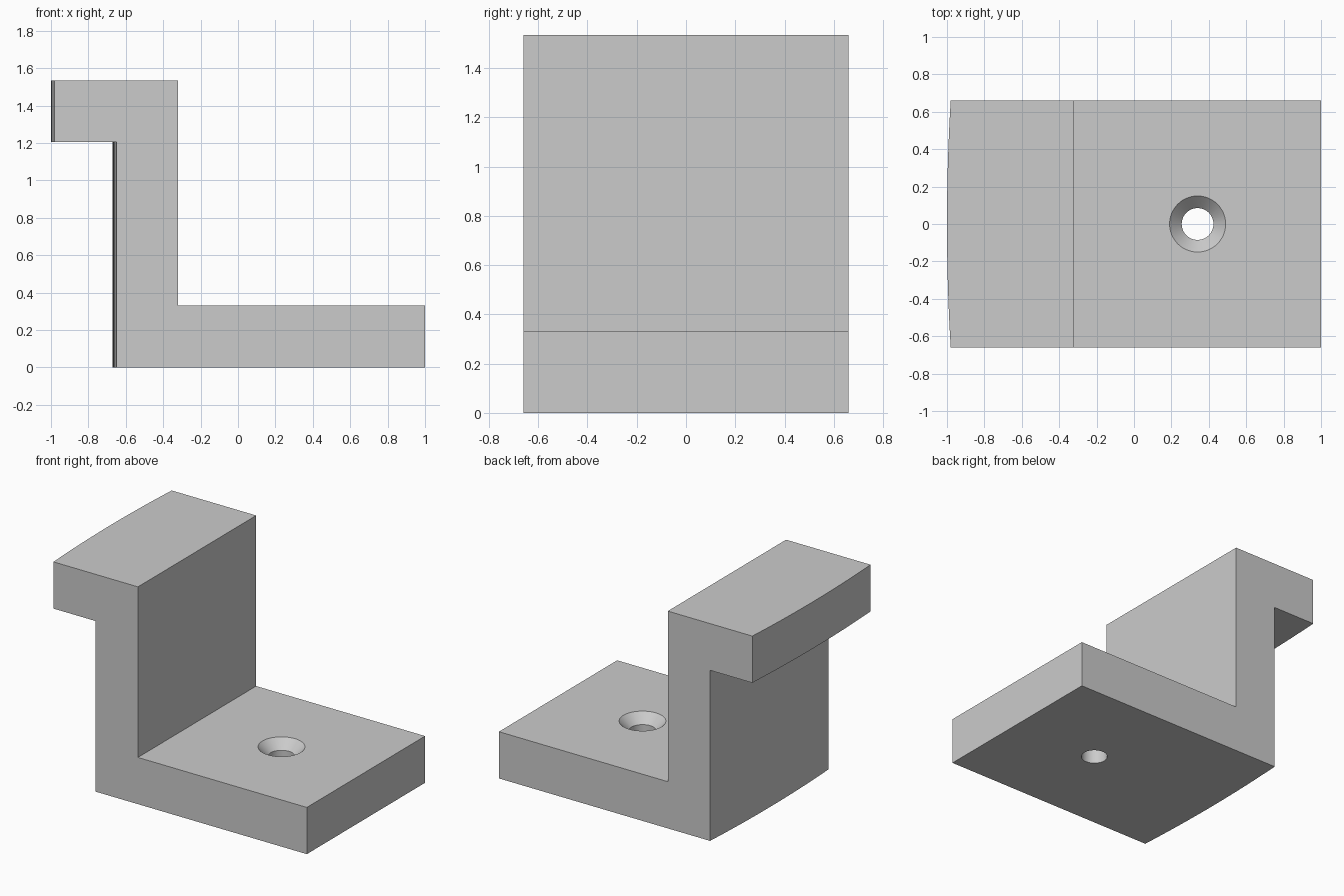
import bpy, bmesh, math

cube = bpy.data.objects.get("Cube")
if cube:
    bpy.data.objects.remove(cube, do_unlink=True)

HALF_DEPTH, BULGE, SLICES = 0.66, 0.02, 16
HOLE_X, HOLE_R, SINK_R = 0.34, 0.085, 0.15
BASE_TOP, LIP_BOTTOM, TOP = 0.33, 1.205, 1.535

grey = bpy.data.materials.new("plain_grey")
grey.use_nodes = True
colour = (0.6, 0.6, 0.6, 1)
grey.diffuse_color = colour
grey.node_tree.nodes["Principled BSDF"].inputs["Base Color"].default_value = colour


def add_object(name, bm):
    bmesh.ops.recalc_face_normals(bm, faces=bm.faces[:])
    mesh = bpy.data.meshes.new(name)
    bm.to_mesh(mesh)
    bm.free()
    mesh.materials.append(grey)
    obj = bpy.data.objects.new(name, mesh)
    bpy.context.collection.objects.link(obj)
    return obj


def loft(bm, rings):
    """Skin a list of equal-length closed rings and cap both ends."""
    loops = [[bm.verts.new(p) for p in ring] for ring in rings]
    for a, b in zip(loops, loops[1:]):
        for i in range(len(a)):
            j = (i + 1) % len(a)
            bm.faces.new((a[i], a[j], b[j], b[i]))
    bm.faces.new(loops[0])
    bm.faces.new(loops[-1])


# Stepped bracket: one profile lofted front to back, with bowed left faces
def profile(y):
    bow = BULGE * (y / HALF_DEPTH) ** 2
    outer, inner = -1 + bow, -0.67 + bow
    points = [(inner, 0), (1, 0), (1, BASE_TOP), (-0.32, BASE_TOP),
              (-0.32, TOP), (outer, TOP), (outer, LIP_BOTTOM), (inner, LIP_BOTTOM)]
    return [(x, y, z) for x, z in points]


bm = bmesh.new()
loft(bm, [profile(HALF_DEPTH * (2 * i / SLICES - 1)) for i in range(SLICES + 1)])
bmesh.ops.dissolve_limit(bm, angle_limit=math.radians(0.05),
                         verts=bm.verts[:], edges=bm.edges[:])
bracket = add_object("stepped_bracket", bm)


# Countersunk screw hole
def circle(radius, z, sides=48):
    angles = [math.tau * i / sides for i in range(sides)]
    return [(HOLE_X + radius * math.cos(a), radius * math.sin(a), z) for a in angles]


bm = bmesh.new()
sink_floor = BASE_TOP - (SINK_R - HOLE_R)
loft(bm, [circle(HOLE_R, -0.1), circle(HOLE_R, sink_floor),
          circle(SINK_R, BASE_TOP), circle(SINK_R, BASE_TOP + 0.1)])
cutter = add_object("screw_hole_cutter", bm)
cutter.hide_render = True

cut = bracket.modifiers.new("screw_hole", 'BOOLEAN')
cut.operation = 'DIFFERENCE'
cut.solver = 'EXACT'
cut.object = cutter

bpy.ops.object.select_all(action='DESELECT')
bracket.select_set(True)
bpy.context.view_layer.objects.active = bracket
bpy.ops.object.modifier_apply(modifier=cut.name)
bpy.data.objects.remove(cutter, do_unlink=True)
bpy.ops.object.shade_smooth_by_angle(angle=math.radians(30))
